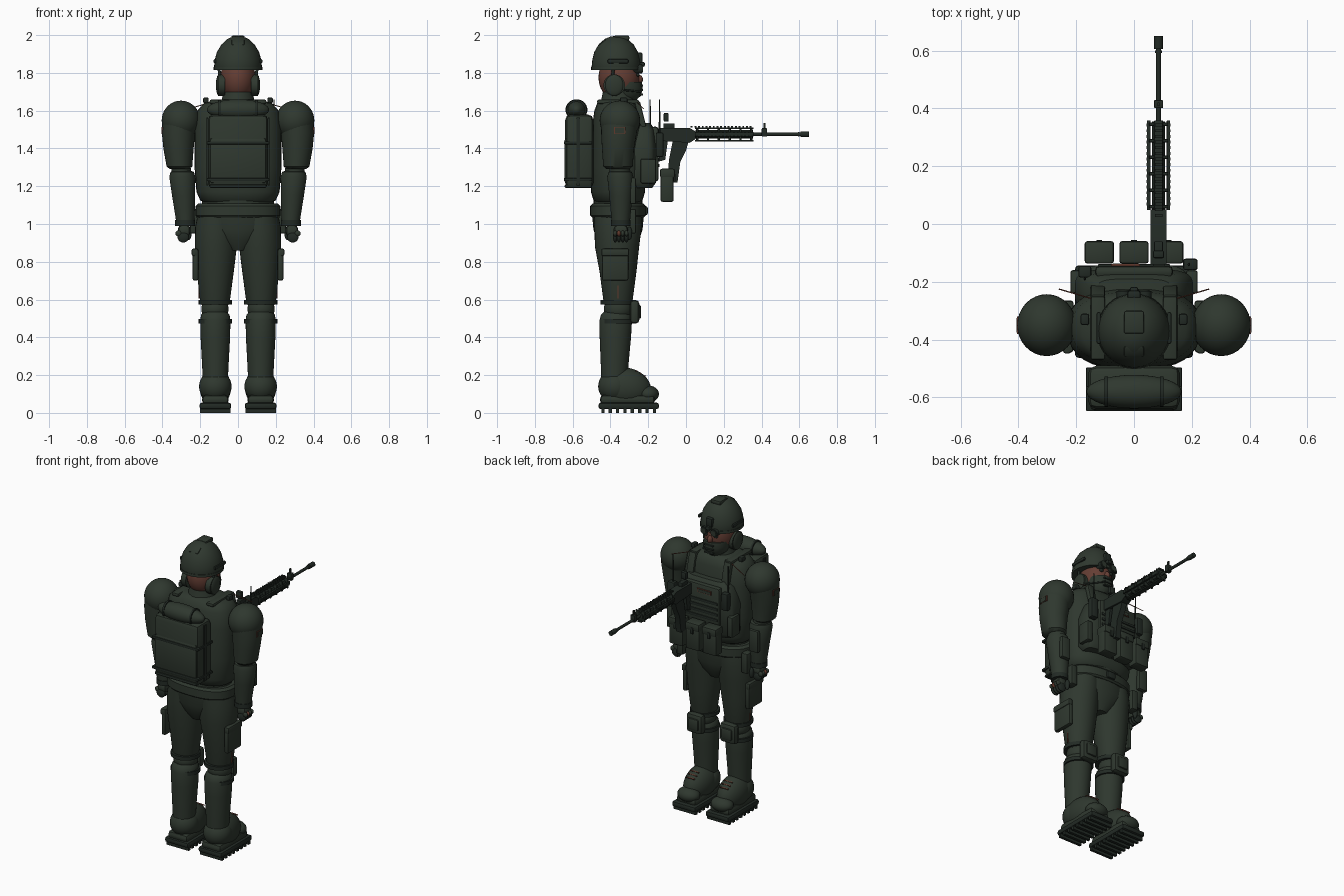
import bpy, bmesh, math
from mathutils import Matrix, Vector

def mat(name, c):
    m = bpy.data.materials.new(name)
    m.diffuse_color = (*c, 1)
    return m

GREEN = mat("dark green cloth", (.028, .039, .028))
DARK = mat("gun metal", (.016, .023, .018))
SKIN = mat("brown skin", (.13, .048, .034))
TRIM = mat("rust trim", (.12, .04, .025))

def finish(bm, name, m, angle=40):
    bmesh.ops.recalc_face_normals(bm, faces=bm.faces[:])
    me = bpy.data.meshes.new(name)
    bm.to_mesh(me)
    bm.free()
    me.materials.append(m)
    me.polygons.foreach_set("use_smooth", [True] * len(me.polygons))
    me.set_sharp_from_angle(angle=math.radians(angle))
    ob = bpy.data.objects.new(name, me)
    bpy.context.collection.objects.link(ob)
    return ob

def box(name, c, s, m=GREEN, bev=.008, rx=0, rz=0):
    """Rounded box: centre, full size, tilt."""
    bm = bmesh.new()
    bmesh.ops.create_cube(bm, size=1)
    bmesh.ops.scale(bm, vec=s, verts=bm.verts)
    b = min(bev, min(s) * .4)
    if b > .001:
        bmesh.ops.bevel(bm, geom=bm.edges[:], offset=b, segments=2, profile=.5, affect='EDGES')
    M = Matrix.Translation(c) @ Matrix.Rotation(rz, 4, 'Z') @ Matrix.Rotation(rx, 4, 'X')
    bm.transform(M)
    return finish(bm, name, m)

def ball(name, c, r, m=GREEN, rx=0):
    bm = bmesh.new()
    bmesh.ops.create_uvsphere(bm, u_segments=32, v_segments=20, radius=1)
    bm.transform(Matrix.Translation(c) @ Matrix.Rotation(rx, 4, 'X') @ Matrix.Diagonal((*r, 1)))
    return finish(bm, name, m)

def rod(name, a, b, r, m=DARK, n=16, r2=None):
    """Cylinder or cone between two points."""
    a, b = Vector(a), Vector(b)
    bm = bmesh.new()
    bmesh.ops.create_cone(bm, cap_ends=True, segments=n, radius1=r, radius2=r2 or r, depth=(b - a).length)
    q = (b - a).to_track_quat('Z', 'Y').to_matrix().to_4x4()
    bm.transform(Matrix.Translation((a + b) / 2) @ q)
    return finish(bm, name, m)

def loft(name, rings, m=GREEN, p=2, n=32):
    """Stack of superellipse rings (z, cx, cy, rx, ry)."""
    bm = bmesh.new()
    loops = []
    for z, cx, cy, rx, ry in rings:
        loop = []
        for i in range(n):
            t = 2 * math.pi * i / n
            c, s = math.cos(t), math.sin(t)
            loop.append(bm.verts.new((cx + rx * math.copysign(abs(c) ** (2 / p), c),
                                      cy + ry * math.copysign(abs(s) ** (2 / p), s), z)))
        loops.append(loop)
    for A, B in zip(loops, loops[1:]):
        for i in range(n):
            bm.faces.new((A[i], A[(i + 1) % n], B[(i + 1) % n], B[i]))
    bm.faces.new(loops[0])
    bm.faces.new(loops[-1])
    return finish(bm, name, m)

def plate(name, pts, x, w, m=DARK):
    """Side profile of (y, z) points extruded along x."""
    bm = bmesh.new()
    f = bm.faces.new([bm.verts.new((x - w / 2, y, z)) for y, z in pts])
    r = bmesh.ops.extrude_face_region(bm, geom=[f])
    bmesh.ops.translate(bm, vec=(w, 0, 0), verts=[v for v in r["geom"] if isinstance(v, bmesh.types.BMVert)])
    return finish(bm, name, m)

Y = -.36  # body axis

# torso, belt, pelvis, collar
loft("torso", [(1.11, 0, Y, .17, .11), (1.125, 0, Y, .20, .13), (1.17, 0, Y, .22, .143), (1.3, 0, Y, .23, .145),
               (1.5, 0, Y, .23, .14), (1.6, 0, Y, .215, .125), (1.64, 0, Y, .18, .11), (1.66, 0, Y, .10, .085)], p=2.5)
loft("waist", [(1.03, 0, Y, .19, .13), (1.13, 0, Y, .19, .13)])
loft("belt", [(1.035, 0, Y, .215, .138), (1.045, 0, Y, .225, .147), (1.095, 0, Y, .225, .147), (1.108, 0, Y, .21, .135)], p=2.4)
loft("pelvis", [(.86, 0, Y, .06, .08), (.91, 0, Y, .14, .11), (.97, 0, Y, .21, .13), (1.06, 0, Y, .222, .138)])
box("belt_buckle", (0, -.212, 1.07), (.06, .02, .045), DARK)
loft("collar", [(1.62, 0, Y, .10, .10), (1.66, 0, Y, .085, .088), (1.70, 0, Y, .078, .08)])

# head, mask and headset
ball("head", (0, -.355, 1.775), (.092, .108, .125), SKIN)
ball("nose", (0, -.25, 1.765), (.016, .022, .025), SKIN)
loft("neck", [(1.62, 0, Y, .07, .075), (1.78, 0, Y, .075, .08)], SKIN)
loft("face_mask", [(1.655, 0, -.325, .045, .06), (1.68, 0, -.32, .07, .082), (1.72, 0, -.318, .08, .088), (1.752, 0, -.318, .078, .084)])
for i in range(3):
    box("mask_ridge", (0, -.236, 1.685 + i * .024), (.065, .018, .01), DARK, .003)
for s in (-1, 1):
    rod("ear_cup", (s * .07, -.38, 1.735), (s * .105, -.38, 1.735), .057, GREEN, 24)
    ball("ear_cup_cap", (s * .10, -.38, 1.735), (.017, .05, .058))
    rod("ear_strap", (s * .095, -.39, 1.78), (s * .105, -.38, 1.85), .008)
    ball("eye", (s * .035, -.256, 1.79), (.014, .01, .01), DARK)
    rod("whisker_wire", (s * .14, -.26, 1.645), (s * .26, -.225, 1.61), .0025, TRIM, 6)
rod("mic_boom", (.10, -.34, 1.71), (.04, -.235, 1.70), .005)

# helmet
loft("helmet", [(1.815, 0, -.37, .122, .126), (1.83, 0, -.37, .127, .13), (1.87, 0, -.37, .123, .126), (1.91, 0, -.37, .112, .116),
                (1.95, 0, -.37, .088, .093), (1.98, 0, -.37, .055, .06), (1.993, 0, -.37, .025, .028), (1.995, 0, -.37, .005, .005)])
loft("helmet_rim", [(1.815, 0, -.37, .129, .132), (1.832, 0, -.37, .129, .132)])
box("helmet_top_pad", (0, -.34, 1.985), (.07, .08, .026))
box("helmet_rear_pad", (0, -.435, 1.955), (.07, .05, .03), rx=.65)
box("goggle_mount", (0, -.245, 1.88), (.045, .03, .055), DARK)
box("goggle_arm", (0, -.235, 1.845), (.03, .035, .025), DARK)
for s in (-1, 1):
    box("helmet_rail", (s * .122, -.36, 1.862), (.014, .11, .022), DARK)
    rod("goggle_tube", (s * .036, -.28, 1.82), (s * .036, -.232, 1.82), .024, DARK, 20)
    rod("goggle_lens", (s * .036, -.24, 1.82), (s * .036, -.228, 1.82), .018, GREEN, 20)

# arms and hands
for s in (-1, 1):
    ball("shoulder", (s * .302, -.35, 1.548), (.102, .107, .105))
    loft("upper_arm", [(1.29, s * .31, Y, .05, .06), (1.305, s * .31, Y, .068, .078), (1.4, s * .315, Y, .08, .085),
                       (1.48, s * .315, -.355, .088, .094), (1.55, s * .31, -.35, .09, .1)])
    ball("elbow", (s * .30, -.35, 1.285), (.052, .055, .045))
    loft("forearm", [(.995, s * .28, -.345, .045, .046), (1.03, s * .28, -.345, .05, .05), (1.15, s * .288, -.345, .061, .061),
                     (1.25, s * .295, -.348, .069, .069), (1.275, s * .295, -.348, .062, .062), (1.285, s * .295, -.348, .04, .04)])
    loft("cuff", [(.99, s * .28, -.345, .053, .052), (1.02, s * .28, -.345, .053, .052)], DARK)
    box("glove", (s * .285, -.345, .965), (.065, .075, .06), bev=.02)
    for i in range(4):
        ball("finger", (s * .29, -.375 + i * .02, .93), (.03, .0115, .028), DARK)
        ball("knuckle", (s * .315, -.375 + i * .02, .95), (.017, .01, .016), TRIM if i == 1 else GREEN)
    ball("thumb", (s * .26, -.30, .95), (.014, .015, .035), DARK)
    box("forearm_pouch", (s * .295, -.28, 1.175), (.065, .03, .14))
    box("shoulder_patch", (s * .397, -.35, 1.495), (.014, .06, .035), TRIM, .001)
    box("shoulder_patch_face", (s * .399, -.35, 1.495), (.014, .05, .03), GREEN, .001)

# legs, knee pads and boots
for s in (-1, 1):
    x = s * .12
    loft("thigh", [(.57, s * .122, Y, .07, .07), (.60, s * .122, Y, .08, .078), (.75, s * .12, Y, .098, .098),
                   (.88, s * .117, -.365, .111, .117), (.98, s * .115, -.36, .112, .125), (1.04, s * .11, -.36, .105, .125)])
    ball("knee", (s * .122, Y, .55), (.072, .075, .07))
    loft("shin", [(.17, x, -.378, .066, .07), (.25, x, -.378, .07, .073), (.4, x, -.374, .078, .083),
                  (.49, x, -.372, .08, .086), (.52, x, -.37, .075, .08), (.535, x, -.37, .06, .065)])
    for z in (.485, .585):
        loft("knee_strap", [(z - .012, x, -.365, .088, .088), (z + .012, x, -.365, .088, .088)], DARK)
    box("knee_pad", (x, -.272, .535), (.115, .05, .125), bev=.022)
    box("knee_cap", (x, -.252, .535), (.075, .03, .075), bev=.014)
    box("cargo_pouch", (s * .225, -.375, .785), (.03, .14, .17), bev=.01)
    box("cargo_flap", (s * .231, -.375, .85), (.028, .146, .04))
    box("hip_pouch", (s * .232, -.295, 1.015), (.045, .06, .13))
    box("thigh_seam", (s * .207, Y, .64), (.006, .006, .07), TRIM, 0)
    ball("boot_ankle", (x, -.375, .14), (.086, .09, .085))
    ball("boot_foot", (x, -.325, .135), (.083, .14, .105), rx=-.15)
    ball("boot_toe", (x, -.20, .10), (.072, .057, .045))
    box("boot_base", (x, -.31, .07), (.14, .29, .05), bev=.02)
    box("boot_sole", (x, -.303, .037), (.168, .32, .034), DARK, .012)
    for i in range(8):
        box("boot_tread", (x, -.44 + i * .039, .011), (.16, .017, .022), DARK, 0)
    for i in range(3):
        box("boot_lace", (x, -.262 + i * .022, .222 - i * .013), (.06, .006, .008), TRIM, 0, rx=-.5)

# backpack with bedroll and straps
box("backpack", (0, -.565, 1.385), (.32, .15, .39), bev=.03)
box("pack_pocket", (0, -.628, 1.335), (.30, .03, .24), bev=.012)
for z in (1.43, 1.235):
    box("pack_strap", (0, -.572, z), (.332, .15, .016), DARK, .003)
box("pack_base_frame", (0, -.57, 1.20), (.30, .145, .02), DARK)
for s in (-1, 1):
    box("pack_side_strap", (s * .163, -.57, 1.385), (.006, .02, .36), DARK, .001)
ball("bedroll", (0, -.58, 1.605), (.165, .058, .055))
for s in (-1, 1):
    rod("bedroll_tie", (s * .09, -.58, 1.605), (s * .102, -.58, 1.605), .053, DARK, 24)
    # shoulder straps over chest
    box("shoulder_strap", (s * .125, -.36, 1.647), (.05, .22, .022))
    box("chest_strap", (s * .125, -.238, 1.565), (.05, .03, .17), rx=.25)
    box("strap_buckle", (s * .17, -.33, 1.655), (.03, .04, .03), DARK)

# chest rig with pouches, radio and webbing
loft("vest", [(1.19, 0, -.23, .18, .05), (1.22, 0, -.23, .205, .072), (1.4, 0, -.23, .205, .075), (1.5, 0, -.235, .17, .07), (1.535, 0, -.24, .13, .05)], p=4)
box("chest_plate", (0, -.165, 1.37), (.27, .04, .29), bev=.015)
for i in range(4):
    box("webbing", (0, -.143, 1.31 + i * .035), (.25, .008, .016), DARK, .002)
box("name_strip", (-.03, -.143, 1.475), (.10, .008, .024), TRIM, .001)
box("name_strip_face", (-.03, -.141, 1.475), (.09, .008, .018), GREEN, .001)
for x in (-.12, 0, .12):
    box("magazine_pouch", (x, -.10, 1.20), (.098, .07, .165), bev=.01)
    box("pouch_flap", (x, -.098, 1.268), (.102, .078, .05), bev=.01)
    box("pouch_tab", (x, -.06, 1.245), (.02, .01, .04), DARK, .002)
for s in (-1, 1):
    box("side_pouch", (s * .2, -.20, 1.28), (.04, .08, .13))
box("radio", (.195, -.14, 1.42), (.05, .04, .13), DARK)
for a, b in (((.19, -.14, 1.47), (.19, -.14, 1.66)), ((-.17, -.19, 1.48), (-.17, -.19, 1.66))):
    rod("antenna", a, b, .005, n=8, r2=.003)
box("left_radio", (-.17, -.165, 1.44), (.045, .04, .11), DARK)

# rifle
X, Z = .085, 1.475
rod("barrel", (X, .03, Z), (X, .62, Z), .009)
rod("muzzle_device", (X, .605, Z), (X, .65, Z), .015)
rod("muzzle_collar", (X, .592, Z), (X, .60, Z), .012)
plate("receiver", [(-.14, 1.44), (-.14, 1.508), (.02, 1.508), (.05, 1.49), (.05, 1.45), (.02, 1.43)], X, .055)
plate("magazine", [(-.07, 1.44), (.015, 1.44), (.0, 1.39), (-.03, 1.33), (-.045, 1.22), (-.10, 1.22), (-.09, 1.34)], X, .036)
plate("grip", [(-.14, 1.45), (-.095, 1.45), (-.11, 1.34), (-.145, 1.33)], X, .034)
plate("stock", [(-.30, 1.40), (-.30, 1.50), (-.13, 1.50), (-.13, 1.455), (-.2, 1.44)], X, .04)
rod("handguard_core", (X, .05, Z), (X, .355, Z), .022, n=8)
for dx, dz in ((0, .032), (0, -.034), (.034, 0), (-.034, 0)):
    box("handguard_rail", (X + dx, .203, Z + dz), (.012 if dx else .03, .31, .01 if dz else .022), DARK, .002)
for i in range(6):
    box("handguard_frame", (X, .06 + i * .057, Z), (.066, .012, .066), DARK, .004)
for i in range(17):
    y = .03 + i * .0195
    box("top_rail_tooth", (X, y, Z + .04), (.026, .01, .009), DARK, 0)
    if i > 1:
        for s in (-1, 1):
            box("side_rail_tooth", (X + s * .039, y, Z), (.006, .01, .022), DARK, 0)
box("front_sight_base", (X, .415, Z + .01), (.032, .028, .045), DARK, .004)
box("front_sight_post", (X, .415, 1.52), (.008, .012, .03), DARK, .001)
box("optic_mount", (X, -.09, 1.52), (.03, .06, .025), DARK, .003)
box("optic", (X, -.105, 1.565), (.038, .026, .045), DARK, .005)
